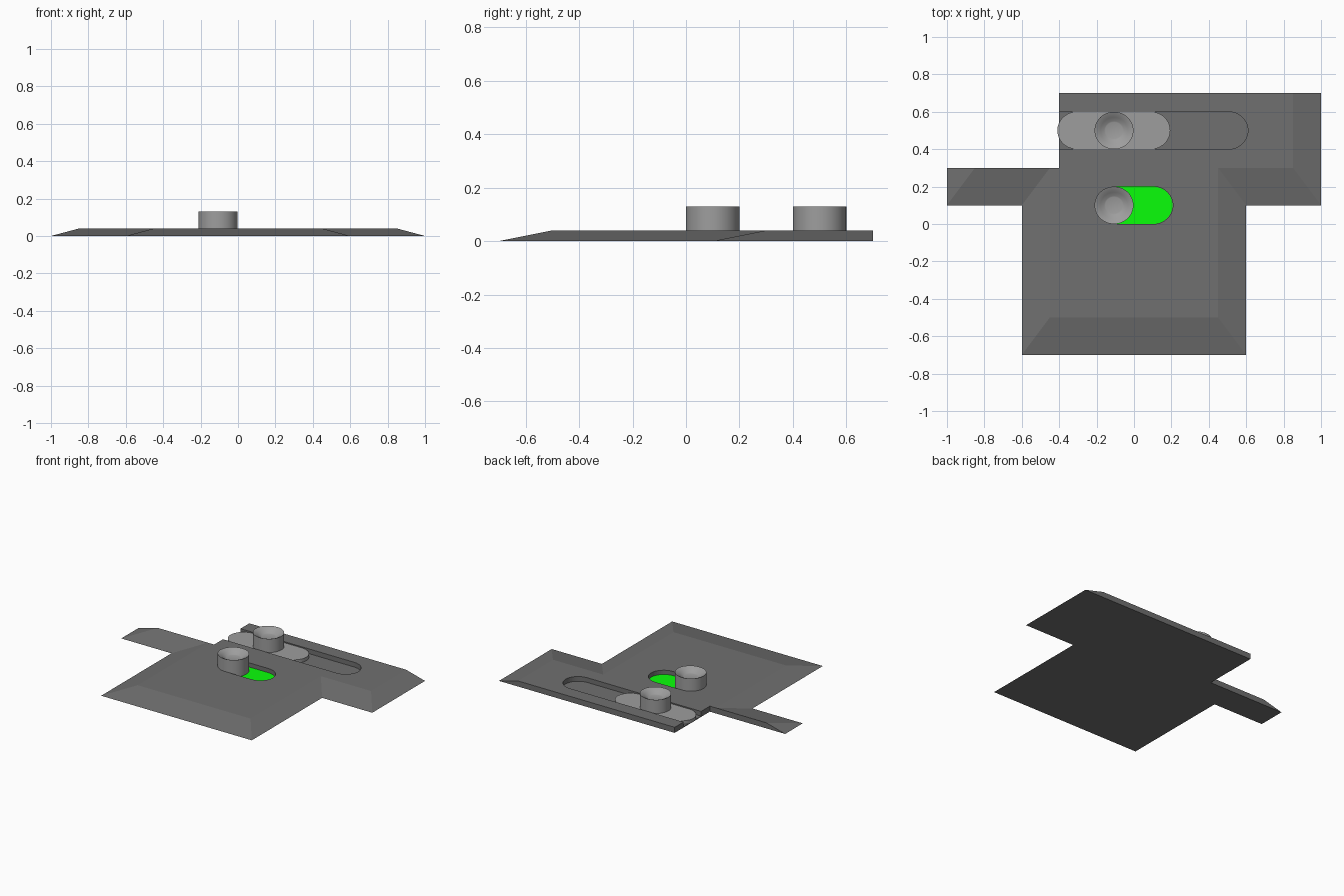
import bpy, bmesh, math

if "Cube" in bpy.data.objects:
    bpy.data.objects.remove(bpy.data.objects["Cube"])


def make_object(name, bm, mat=None):
    bmesh.ops.recalc_face_normals(bm, faces=bm.faces)
    mesh = bpy.data.meshes.new(name)
    bm.to_mesh(mesh)
    bm.free()
    ob = bpy.data.objects.new(name, mesh)
    bpy.context.collection.objects.link(ob)
    if mat:
        mesh.materials.append(mat)
    return ob


def material(name, rgb):
    mat = bpy.data.materials.new(name)
    mat.diffuse_color = (*rgb, 1)
    mat.use_nodes = True
    mat.node_tree.nodes["Principled BSDF"].inputs["Base Color"].default_value = mat.diffuse_color
    return mat


def smooth(ob):
    bpy.ops.object.select_all(action='DESELECT')
    ob.select_set(True)
    bpy.context.view_layer.objects.active = ob
    bpy.ops.object.shade_smooth_by_angle(angle=math.radians(30))


RX, RY = 0.104, 0.1


def pill(name, x0, x1, y, z0, z1, mat=None, seg=24):
    """Round-ended bar; x0 and x1 are the centres of its ends."""
    pts = []
    for cx, start in ((x1, -math.pi / 2), (x0, math.pi / 2)):
        for i in range(seg + 1):
            a = start + math.pi * i / seg
            pts.append((cx + RX * math.cos(a), y + RY * math.sin(a)))
    bm = bmesh.new()
    face = bm.faces.new([bm.verts.new((px, py, z0)) for px, py in pts])
    ext = bmesh.ops.extrude_face_region(bm, geom=[face], use_keep_orig=True)
    for v in ext['geom']:
        if isinstance(v, bmesh.types.BMVert):
            v.co.z = z1
    return make_object(name, bm, mat)


def knob(name, x, y, z0, mat, seg=48):
    """Round knob with a dished top."""
    profile = [(1, z0), (1, 0.13), (0.86, 0.124), (0.7, 0.113),
               (0.5, 0.1), (0.44, 0.098)]
    bm = bmesh.new()
    rings = [[bm.verts.new((x + RX * r * math.cos(2 * math.pi * i / seg),
                            y + RY * r * math.sin(2 * math.pi * i / seg), z))
              for i in range(seg)] for r, z in profile]
    for a, b in zip(rings, rings[1:]):
        for i in range(seg):
            j = (i + 1) % seg
            bm.faces.new((a[i], a[j], b[j], b[i]))
    bm.faces.new(rings[0])
    bm.faces.new(rings[-1])
    smooth(make_object(name, bm, mat))


dark = material("dark_grey", (0.16, 0.16, 0.16))
mid = material("mid_grey", (0.34, 0.34, 0.34))
green = material("green", (0.003, 1.0, 0.003))

# Base plate with sloped front and side edges
H = 0.04
bottom = [(-.6, -.7), (.6, -.7), (.6, .1), (1, .1), (1, .7),
          (-.4, .7), (-.4, .3), (-1, .3), (-1, .1), (-.6, .1)]
top = [(-.45, -.5), (.45, -.5), (.45, .3), (.85, .3), (.85, .7),
       (-.4, .7), (-.4, .3), (-.85, .3), None, (-.45, .3)]
bm = bmesh.new()
b = [bm.verts.new((x, y, 0)) for x, y in bottom]
t = [bm.verts.new((*p, H)) if p else None for p in top]
t[8] = t[7]
bm.faces.new(b)
bm.faces.new(t[:7] + t[9:])
for i in (0, 1, 2, 3, 4, 5, 8, 9):
    j = (i + 1) % 10
    bm.faces.new((b[i], b[j], t[j], t[i]))
bm.faces.new((b[6], b[7], t[7], t[9], t[6]))
bm.faces.new((b[7], b[8], t[7]))
plate = make_object("base_plate", bm, dark)

# Two recessed slots, the rear one open on the left
for name, x0, x1, y in (("rear_slot_cutter", -0.7, 0.505, 0.5),
                        ("front_slot_cutter", -0.107, 0.104, 0.1)):
    cutter = pill(name, x0, x1, y, 0.006, 0.1, dark)
    cutter.hide_render = True
    cutter.hide_set(True)
    mod = plate.modifiers.new(name, 'BOOLEAN')
    mod.operation = 'DIFFERENCE'
    mod.solver = 'EXACT'
    mod.object = cutter

# Green floor of the front slot
pill("green_indicator", -0.105, 0.102, 0.1, 0.004, 0.01, green)

# Sliding bar in the rear slot
smooth(pill("slider_bar", -0.306, 0.09, 0.5, 0.007, 0.032, mid))

# Knobs
knob("rear_knob", -0.107, 0.5, 0.03, mid)
knob("front_knob", -0.107, 0.1, 0.01, mid)
